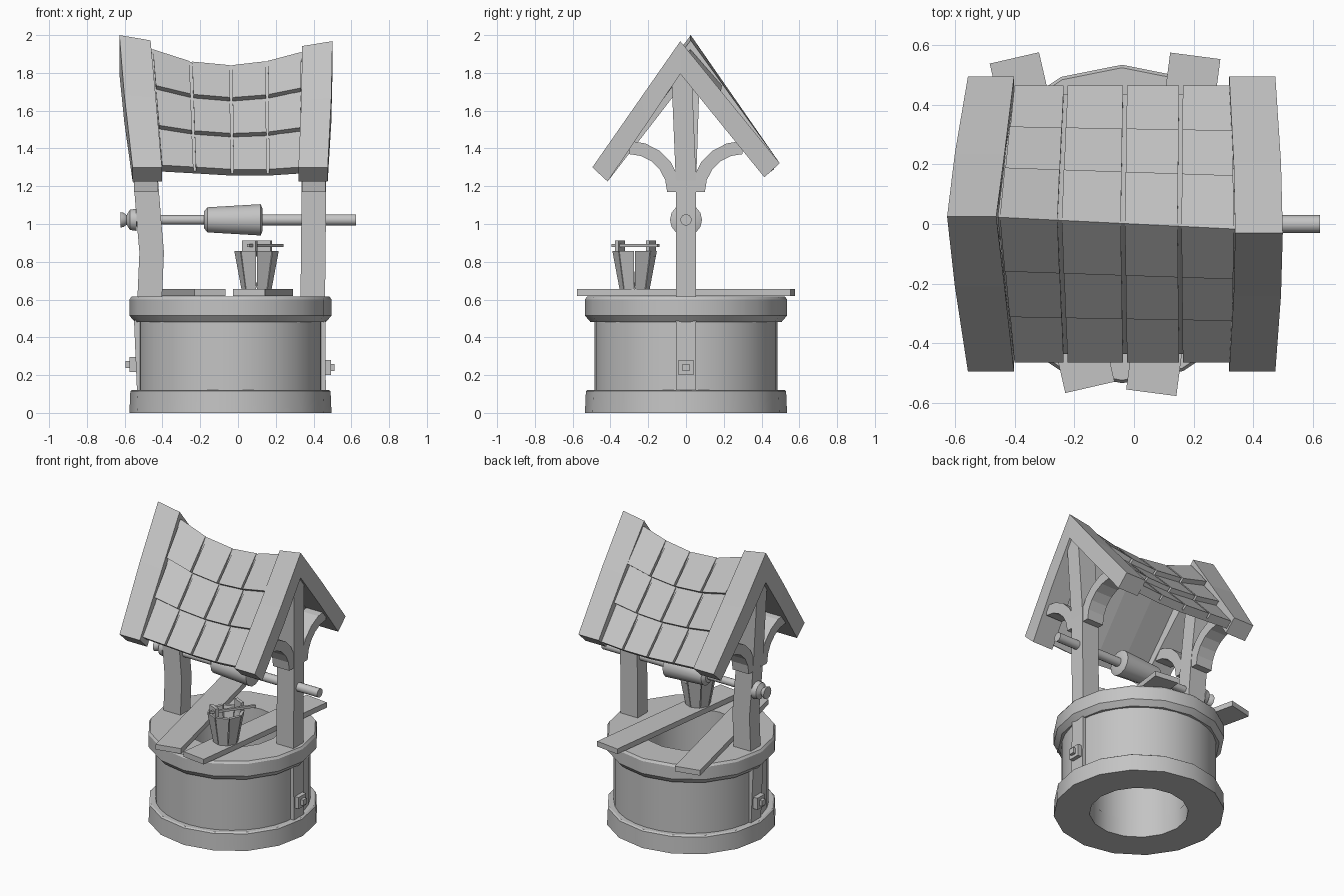
import bpy, bmesh, math
from mathutils import Vector

if "Cube" in bpy.data.objects:
    bpy.data.objects.remove(bpy.data.objects["Cube"])

grey = bpy.data.materials.new("plain_grey")
grey.diffuse_color = (0.55, 0.55, 0.55, 1)
grey.use_nodes = True
grey.node_tree.nodes["Principled BSDF"].inputs["Base Color"].default_value = grey.diffuse_color


def make(name, verts, faces, smooth=False):
    me = bpy.data.meshes.new(name)
    bm = bmesh.new()
    vs = [bm.verts.new(v) for v in verts]
    for f in faces:
        bm.faces.new([vs[i] for i in f])
    bmesh.ops.remove_doubles(bm, verts=bm.verts, dist=1e-5)
    bmesh.ops.recalc_face_normals(bm, faces=bm.faces)
    bm.to_mesh(me)
    bm.free()
    me.materials.append(grey)
    ob = bpy.data.objects.new(name, me)
    bpy.context.collection.objects.link(ob)
    if smooth:
        bpy.ops.object.select_all(action='DESELECT')
        ob.select_set(True)
        bpy.context.view_layer.objects.active = ob
        bpy.ops.object.shade_smooth_by_angle(angle=math.radians(32))
    return ob


def loft(name, rings):
    """Solid through matching rings of points, capped at both ends."""
    n = len(rings[0])
    verts = [p for r in rings for p in r]
    faces = [(k * n + i, k * n + (i + 1) % n, (k + 1) * n + (i + 1) % n, (k + 1) * n + i)
             for k in range(len(rings) - 1) for i in range(n)]
    faces += [tuple(range(n)), tuple(range(len(verts) - n, len(verts)))]
    return make(name, verts, faces)


def lathe(name, profile, n, place, closed=False):
    """Spin (along, radius) points; place(along, a, b) puts them in space."""
    verts, faces, m = [], [], len(profile)
    for h, r in profile:
        for i in range(n):
            a = 2 * math.pi * i / n
            verts.append(place(h, r * math.cos(a), r * math.sin(a)))
    for k in range(m if closed else m - 1):
        for i in range(n):
            j, q = (i + 1) % n, (k + 1) % m
            faces.append((k * n + i, k * n + j, q * n + j, q * n + i))
    if not closed:
        faces += [tuple(range(n)), tuple(range((m - 1) * n, m * n))]
    return make(name, verts, faces, True)


def box(name, c, s, rot=0):
    co, si = math.cos(rot), math.sin(rot)
    def ring(z):
        return [(c[0] + x * co - y * si, c[1] + x * si + y * co, z) for x, y in
                ((-s[0] / 2, -s[1] / 2), (s[0] / 2, -s[1] / 2), (s[0] / 2, s[1] / 2), (-s[0] / 2, s[1] / 2))]
    return loft(name, [ring(c[2] - s[2] / 2), ring(c[2] + s[2] / 2)])


# Well wall: base ring, body, rim, all hollow
CX = -0.04
def up(h, a, b):
    return (CX + a, b, h)
lathe("base_ring", [(0, .31), (0, .535), (.115, .53), (.122, .52), (.122, .31)], 16, up, True)
lathe("well_body", [(.12, .31), (.12, .485), (.49, .485), (.49, .31)], 32, up, True)
lathe("well_rim", [(.48, .31), (.48, .505), (.515, .535), (.6, .535), (.615, .525), (.615, .31)], 16, up, True)

# Two loose planks lying across the rim
for name, p, q in (("plank_left", (-.148, -.549), (-.402, .558)), ("plank_right", (.058, -.567), (.206, .565))):
    d = Vector(q) - Vector(p)
    m = (Vector(p) + Vector(q)) / 2
    box(name, (m.x, m.y, .638), (.17, d.length, .036), math.atan2(-d.x, d.y))

# Posts: slightly bowed, leaning toward the ridge at the top; (z, x, y)
POSTS = {"left": [(.12, -.47, 0), (.48, -.485, 0), (.62, -.467, 0), (.85, -.457, 0), (1.0, -.47, 0),
                  (1.23, -.488, 0), (1.83, -.535, .02)],
         "right": [(.12, .4, 0), (.62, .396, 0), (1.0, .4, 0), (1.23, .4, 0), (1.83, .42, -.025)]}
for side, path in POSTS.items():
    loft("post_" + side, [[(x + a * .065, y + b * .054, z) for a, b in ((-1, -1), (1, -1), (1, 1), (-1, 1))]
                          for z, x, y in path])
    # Curved braces either side of each post
    x0 = -.488 if side == "left" else .4
    for sy, tag in ((-1, "front"), (1, "back")):
        rings = []
        for k in range(6):
            a = math.pi / 2 * k / 5
            rings.append([(x0 + dx, sy * (.3 - r * math.cos(a)), 1.17 + r * math.sin(a))
                          for dx, r in ((-.062, .2), (.062, .2), (.062, .27), (-.062, .27))])
        loft(f"brace_{side}_{tag}", rings)
# Bolts at the foot of the posts
for side, x, s, z in (("left", -.555, -1, .257), ("right", .472, 1, .24)):
    box("bolt_plate_" + side, (x, 0, z), (.04, .08, .08))
    box("bolt_head_" + side, (x + s * .025, 0, z), (.03, .038, .038))

# Windlass with drum and end knob
lathe("windlass", [(-.622, .042), (-.605, .038), (-.59, .026), (-.572, .055), (-.538, .06), (-.535, .025),
                   (-.18, .025), (-.18, .045), (-.162, .068), (.12, .085), (.13, .06), (.13, .03), (.625, .03)],
      14, lambda h, a, b: (h, a, 1.022 + b))

# Bucket: eight separate staves, a floor, lugs and a rod
BX, BY = .098, -.272
def polar(r, a, z):
    return (BX + r * math.cos(a), BY + r * math.sin(a), z)
for i in range(8):
    a0, a1 = (math.radians(45 * i + d) for d in (1.5, 43.5))
    loft(f"bucket_stave_{i}", [[polar(r, a0, z), polar(r, a1, z), polar(r - .022, a1, z), polar(r - .022, a0, z)]
                               for r, z in ((.08, .656), (.118, .858))])
loft("bucket_floor", [[polar(.075, math.radians(45 * i), z) for i in range(8)] for z in (.665, .69)])
ang = math.radians(-25)
box("bucket_lug_front", (.062, -.35, .87), (.08, .022, .085), ang)
box("bucket_lug_back", (.14, -.185, .87), (.08, .022, .085), ang)
rod = [Vector((.055, -.39)), Vector((.235, -.145))]
off = Vector((.8, -.59)) * .008
loft("bucket_rod", [[(*(p - off), .877), (*(p + off), .877), (*(p + off), .893), (*(p - off), .893)] for p in rod])

# Sagging roof: column edges as (ridge x, ridge z, eave x, eave z)
EDGES = [(-.458, 1.925, -.408, 1.29), (-.25, 1.858, -.23, 1.28), (-.037, 1.838, -.03, 1.268),
         (.153, 1.86, .158, 1.268), (.342, 1.91, .335, 1.28)]
NY, NZ = .8, .6
def roof_point(sy, c, u, v, lift):
    e = [p + (q - p) * u for p, q in zip(EDGES[c], EDGES[c + 1])]
    ry = -.05 * e[0]
    y = ry + (sy * .437 - ry) * v + sy * NY * lift
    # ridge points keep to the ridge line so both slopes meet
    if v == 0:
        y = ry
    return (e[0] + (e[2] - e[0]) * v, y, e[1] + (e[3] - e[1]) * v + NZ * lift)
def slab(name, sy, c, u0, u1, v0, v1, top0, top1, bottom):
    loft(name, [[roof_point(sy, c, u0, v, b), roof_point(sy, c, u1, v, b),
                 roof_point(sy, c, u1, v, t), roof_point(sy, c, u0, v, t)]
                for v, t, b in ((v0, top0, bottom), (v1, top1, bottom))])
for sy, tag in ((-1, "front"), (1, "back")):
    for c in range(4):
        slab(f"roof_lining_{tag}_{c}", sy, c, 0, 1, 0, 1, 0, 0, -.02)
        for r in range(3):
            slab(f"roof_tile_{tag}_{c}_{r}", sy, c, .035, .965, r / 3, (r + 1) / 3, .004, .036, -.004)

# Gable beams: bowed boards; stations are (v, outer x, inner x), apex is (y, z at outer x, z at inner x)
GABLES = {"left": ([(0, -.628, -.463), (.45, -.602, -.435), (1, -.558, -.403)], (.025, 2.0, 1.972)),
          "right": ([(0, .5, .34), (.45, .494, .335), (1, .475, .32)], (-.03, 1.968, 1.942))}
for side, (stations, (ay, zo, zi)) in GABLES.items():
    for sy, tag in ((-1, "front"), (1, "back")):
        ez = 1.30 if sy < 0 else 1.322
        rings = []
        for v, xo, xi in stations:
            y_top = ay + (sy * .496 - ay) * v
            y_low = ay + (sy * .415 - ay) * v
            to, ti = zo + (ez - zo) * v, zi + (ez - zi) * v
            low = 1.795 + (ez - .075 - 1.795) * v
            rings.append([(xo, y_top, to), (xi, y_top, ti), (xi, y_low, low), (xo, y_low, low)])
        loft(f"gable_beam_{side}_{tag}", rings)
